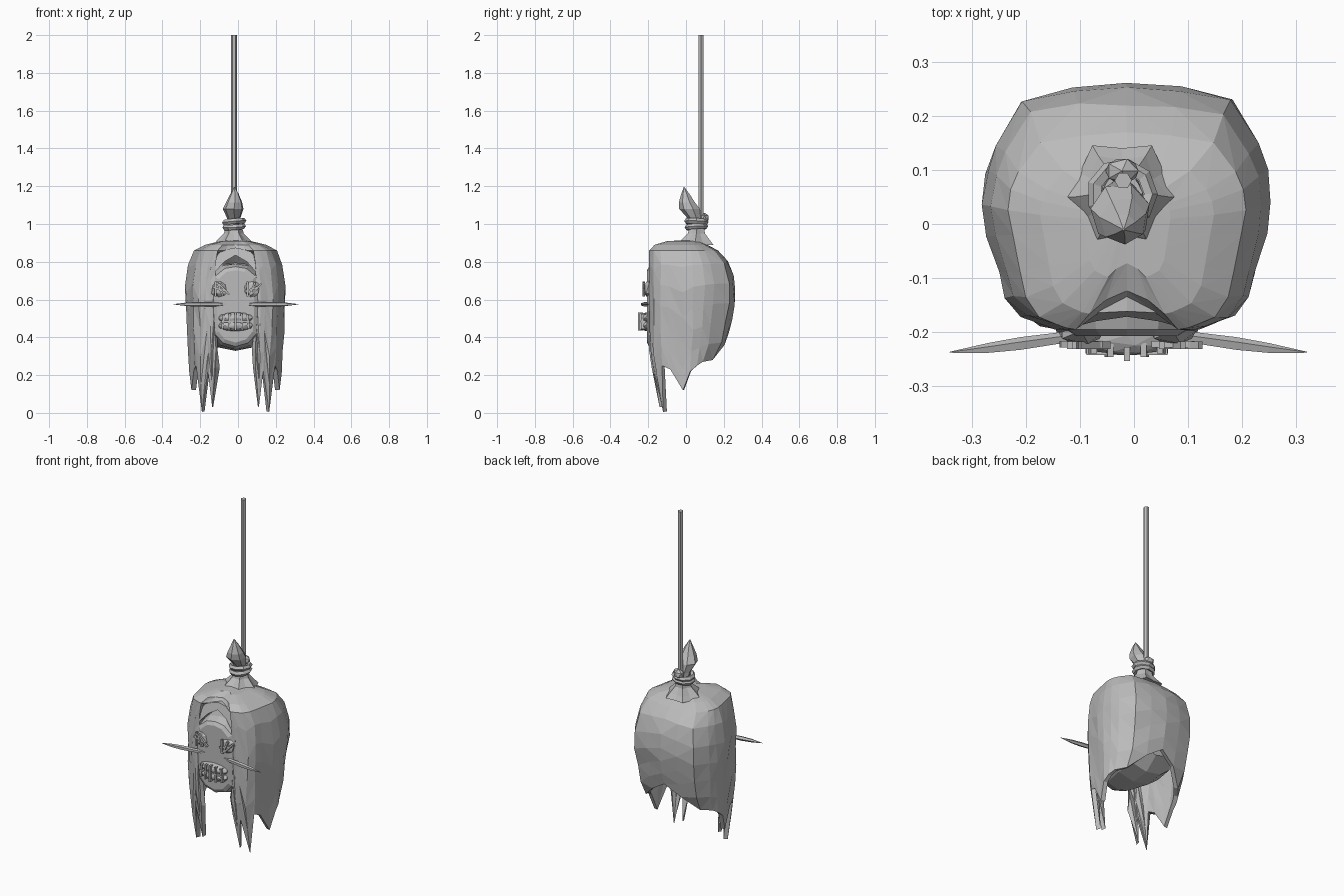
import bpy, bmesh, math, random
from mathutils import Vector, Matrix

random.seed(4)
if "Cube" in bpy.data.objects:
    bpy.data.objects.remove(bpy.data.objects["Cube"])

CX = -0.013  # centre line of the head

mat = bpy.data.materials.new("plain_grey")
mat.use_nodes = True
GREY = (0.5, 0.5, 0.5, 1)
mat.diffuse_color = GREY
mat.node_tree.nodes["Principled BSDF"].inputs["Base Color"].default_value = GREY


def finish(name, bm):
    bmesh.ops.remove_doubles(bm, verts=bm.verts, dist=0.0005)
    bmesh.ops.recalc_face_normals(bm, faces=bm.faces)
    me = bpy.data.meshes.new(name)
    bm.to_mesh(me)
    bm.free()
    me.materials.append(mat)
    ob = bpy.data.objects.new(name, me)
    bpy.context.collection.objects.link(ob)
    return ob


def loft(name, rings, caps=True):
    bm = bmesh.new()
    rows = [[bm.verts.new(p) for p in r] for r in rings]
    n = len(rows[0])
    for a, b in zip(rows, rows[1:]):
        for i in range(n):
            bm.faces.new((a[i], a[(i + 1) % n], b[(i + 1) % n], b[i]))
    if caps:
        bm.faces.new(rows[0])
        bm.faces.new(rows[-1])
    return finish(name, bm)


def disc(x, y, z, r, n, wobble=0.0, turn=0.0):
    out = []
    for i in range(n):
        a = math.tau * i / n + turn
        q = r * (1 + wobble * (-1) ** i)
        out.append((x + q * math.cos(a), y + q * math.sin(a), z))
    return out


def lump(name, loc, size, detail=1):
    bm = bmesh.new()
    bmesh.ops.create_icosphere(bm, subdivisions=detail, radius=1)
    for v in bm.verts:
        v.co = Vector(loc) + Vector(c * s for c, s in zip(v.co, size))
    return finish(name, bm)


def bar(name, loc, size, tilt=0.0):
    bm = bmesh.new()
    m = Matrix.Translation(loc) @ Matrix.Rotation(tilt, 4, 'Y') @ Matrix.Diagonal((*size, 1))
    bmesh.ops.create_cube(bm, size=1, matrix=m)
    return finish(name, bm)


def lerp_table(table, z):
    for a, b in zip(table, table[1:]):
        if z <= b[0]:
            t = max(0, (z - a[0]) / (b[0] - a[0]))
            return [p + (q - p) * t for p, q in zip(a[1:], b[1:])]
    return table[-1][1:]


# Hair: half plan of columns (x, y, bottom z), front centre to back centre
COLS = [(0, -0.145, 0.86), (0.065, -0.165, 0.86),
        (0.115, -0.195, 0.24), (0.137, -0.192, 0.03), (0.16, -0.185, 0.22),
        (0.198, -0.172, 0.005), (0.228, -0.135, 0.25), (0.24, -0.09, 0.23),
        (0.257, -0.02, 0.12), (0.268, 0.04, 0.22), (0.262, 0.1, 0.25),
        (0.245, 0.15, 0.27), (0.195, 0.235, 0.28), (0.1, 0.255, 0.36), (0, 0.265, 0.42)]
# Height, width scale, front depth scale, back depth scale
SCALE = [(0.0, 0.9, 0.7, 0.4), (0.28, 0.92, 0.97, 0.6), (0.36, 0.94, 1, 0.8),
         (0.5, 0.97, 1, 0.92), (0.63, 1, 1, 1), (0.72, 0.97, 1, 0.96),
         (0.8, 0.92, 1, 0.86), (0.86, 0.82, 1, 0.64), (0.89, 0.6, 0.85, 0.42),
         (0.91, 0.3, 0.5, 0.25)]
cols = [(x, y, b) for x, y, b in COLS] + [(-x, y, b) for x, y, b in COLS[-2:0:-1]]
bm = bmesh.new()
rows = []
for k in range(9):
    row = []
    for x, y, b in cols:
        z = (0.91, 0.89, 0.86)[k] if k < 3 else 0.86 + (b - 0.86) * (0.12, 0.3, 0.48, 0.66, 0.84, 1)[k - 3]
        sx, sf, sb = lerp_table(SCALE, z)
        j = random.uniform(-0.004, 0.004) if 2 < k < 8 else 0
        row.append(bm.verts.new((CX + x * sx + j, y * (sf if y < 0 else sb) + j, z)))
    rows.append(row)
n = len(cols)
for k in range(8):
    for i in range(n):
        i2 = (i + 1) % n
        if k >= 2 and (abs(cols[i][0]) < 0.11 or abs(cols[i2][0]) < 0.11) and cols[i][1] < 0:
            continue  # face opening
        a, b, c, d = rows[k][i], rows[k][i2], rows[k + 1][i2], rows[k + 1][i]
        if i < n // 2:
            bm.faces.new((a, b, c)), bm.faces.new((a, c, d))
        else:
            bm.faces.new((a, b, d)), bm.faces.new((b, c, d))
top = bm.verts.new((CX, 0.03, 0.915))
for i in range(n):
    bm.faces.new((rows[0][i], rows[0][(i + 1) % n], top))
bmesh.ops.delete(bm, geom=[v for v in bm.verts if not v.link_faces], context='VERTS')
hair = finish("hair", bm)
solid = hair.modifiers.new("thickness", 'SOLIDIFY')
solid.thickness = 0.025
solid.offset = -1

# Pointed fringe arch framing the forehead
outer = [(-0.13, 0.66), (-0.135, 0.79), (-0.075, 0.86), (0, 0.875), (0.075, 0.86), (0.135, 0.79), (0.13, 0.66)]
inner = [(0.108, 0.66), (0.105, 0.75), (0.06, 0.8), (0, 0.835), (-0.06, 0.8), (-0.105, 0.75), (-0.108, 0.66)]
bm = bmesh.new()
layers = []
for front in (True, False):
    layers.append([[bm.verts.new((CX + x, (-0.165 - 0.25 * (0.86 - z) if z > 0.7 else -0.2) if front else -0.11, z))
                    for x, z in line] for line in (outer, inner[::-1])])
for i in range(6):
    (fo, fi), (bo, bi) = layers
    for p, q in ((fo, fi), (bo, bi), (fo, bo), (fi, bi)):
        bm.faces.new((p[i], p[i + 1], q[i + 1], q[i]))
finish("fringe", bm)

# Head: face outline lofted from front to back
FACE = [(0, 0.34), (0.07, 0.36), (0.115, 0.41), (0.125, 0.58), (0.115, 0.73), (0.06, 0.775), (0, 0.785)]
face = FACE + [(-x, z) for x, z in FACE[-2:0:-1]]
loft("head", [[(CX + x * s, y, 0.57 + (z - 0.57) * t) for x, z in face]
              for y, s, t in ((-0.207, 0.8, 0.86), (-0.195, 0.95, 0.95), (-0.15, 1.05, 1.02),
                              (-0.02, 1.5, 1.05), (0.09, 1.4, 1), (0.17, 0.8, 0.7))])

# Sewn eyes
for side, word in ((1, "left"), (-1, "right")):
    x = CX + side * 0.085
    lump(word + "_eye", (x, -0.197, 0.655), (0.048, 0.028, 0.054))
    for t in (-0.7, 0.1, 0.8):
        bar(word + "_eye_stitch", (x + t * 0.03, -0.224, 0.655), (0.01, 0.014, 0.08), side * (0.35 + t * 0.5))
    bar(word + "_eye_thread", (x, -0.222, 0.655), (0.08, 0.012, 0.01), side * -0.3)

# Sewn mouth: two lips and stitches
for z in (0.462, 0.503):
    lump("lip", (CX, -0.205, z), (0.095, 0.038, 0.03), 2)
for t in (-2, -1, 0, 1, 2):
    bar("mouth_stitch", (CX + t * 0.033, -0.24 + abs(t) * 0.007, 0.483), (0.011, 0.026, 0.096 - abs(t) * 0.008), t * -0.06)
bar("mouth_thread", (CX, -0.235, 0.483), (0.15, 0.014, 0.01))

# Bone spikes through the nose
for side, word in ((1, "left"), (-1, "right")):
    path = [(0.03, -0.2, 0.002), (0.1, -0.208, 0.011), (0.2, -0.222, 0.013), (0.26, -0.23, 0.01), (0.33, -0.237, 0.001)]
    loft(word + "_spike", [[(CX * 0.8 + side * x, y + r * math.cos(a), 0.575 + r * math.sin(a))
                            for a in (i * math.tau / 5 for i in range(5))] for x, y, r in path])

# Topknot: gathered base, tie and leaf-shaped tuft
KX = CX - 0.009
loft("topknot_base", [disc(KX, y, z, r, 12, w) for y, z, r, w in
                      ((0.05, 0.89, 0.1, 0.1), (0.05, 0.915, 0.078, 0.12), (0.055, 0.95, 0.047, 0.12), (0.058, 1.0, 0.036, 0.05))])
for z, r, lean in ((0.985, 0.05, 0.1), (1.012, 0.052, -0.12)):
    bm = bmesh.new()
    ring = []
    for i in range(9):
        a = math.tau * i / 9
        ring.append([bm.verts.new((KX + (r + 0.014 * math.cos(b)) * math.cos(a),
                                   0.055 + (r + 0.014 * math.cos(b)) * math.sin(a),
                                   z + 0.015 * math.sin(b) + lean * r * math.sin(a + lean * 9)))
                     for b in (j * math.tau / 5 for j in range(5))])
    for i in range(9):
        for j in range(5):
            p, q, k = ring[i], ring[(i + 1) % 9], (j + 1) % 5
            bm.faces.new((p[j], p[k], q[k], q[j]))
    finish("topknot_tie", bm)
lump("tie_knot", (KX, 0.098, 1.032), (0.034, 0.026, 0.028))
loft("topknot_tuft", [disc(KX + dx, y, z, r, 7, 0, 0.3) for dx, y, z, r in
                      ((0, 0.055, 0.99, 0.03), (0, 0.045, 1.03, 0.036), (-0.003, 0.02, 1.08, 0.056),
                       (0.002, 0.006, 1.115, 0.044), (0.004, -0.003, 1.16, 0.022), (0.003, -0.01, 1.195, 0.002))])

# Hanging rope
loft("rope", [disc(KX + 0.002, 0.08, z, 0.016, 6) for z in (1.0, 2.0)])
